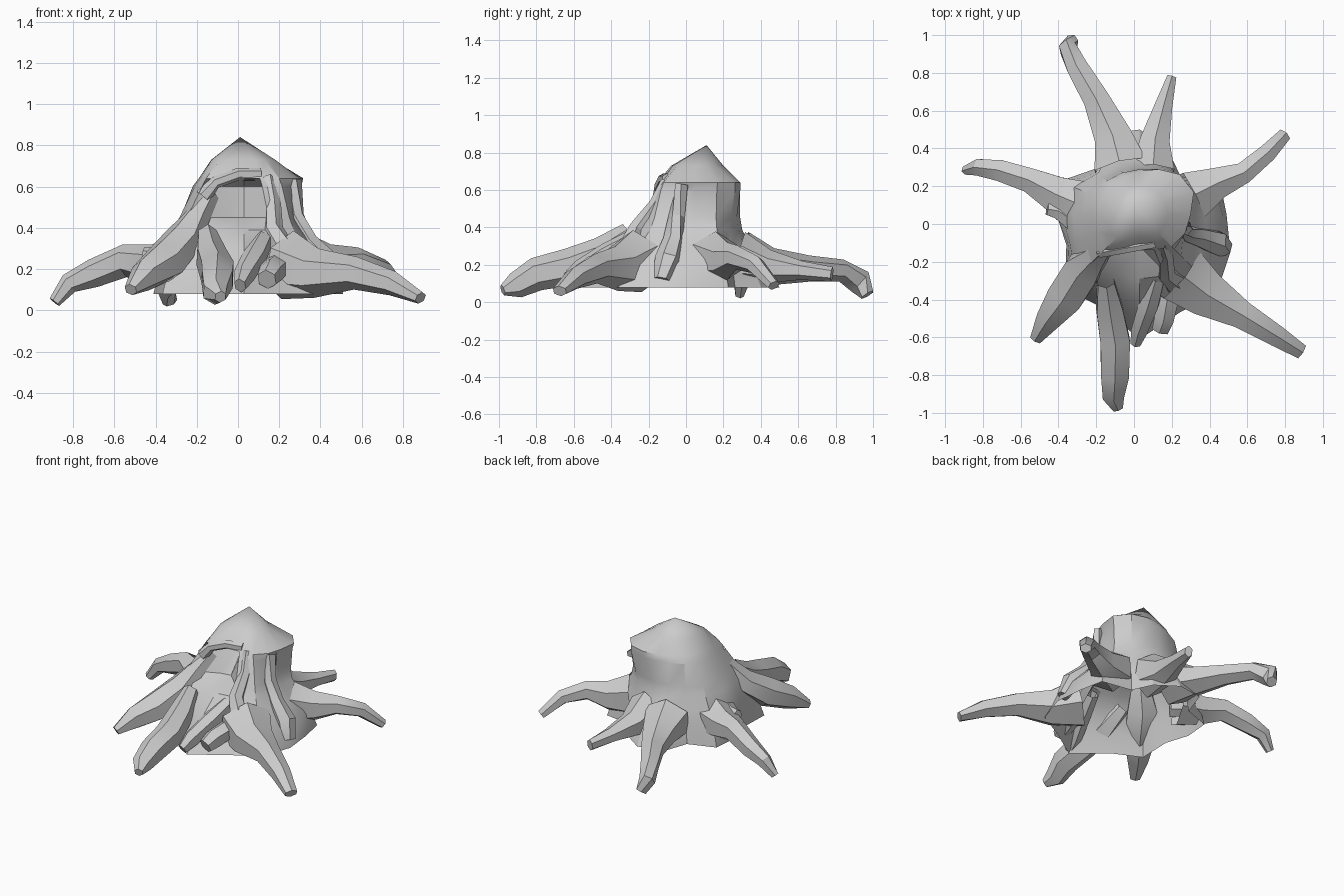
import bpy, bmesh, math
from mathutils import Vector


def finish(name, bm, angle=32):
    bmesh.ops.recalc_face_normals(bm, faces=bm.faces)
    me = bpy.data.meshes.new(name)
    bm.to_mesh(me)
    bm.free()
    ob = bpy.data.objects.new(name, me)
    bpy.context.collection.objects.link(ob)
    bpy.ops.object.select_all(action='DESELECT')
    ob.select_set(True)
    bpy.context.view_layer.objects.active = ob
    bpy.ops.object.shade_smooth_by_angle(angle=math.radians(angle))
    return ob


def bridge(bm, a, b):
    n = len(a)
    for i in range(n):
        j = (i + 1) % n
        bm.faces.new((a[i], a[j], b[j], b[i]))


def root(name, path, sides=6, turn=0.5):
    """Tapered limb; path rows are x, y, z, half width, half height."""
    bm = bmesh.new()
    pts = [Vector(p[:3]) for p in path]
    rings = []
    for k, p in enumerate(path):
        t = (pts[min(k + 1, len(pts) - 1)] - pts[max(k - 1, 0)]).normalized()
        side = t.cross(Vector((0, 0, 1))).normalized()
        up = side.cross(t)
        ring = []
        for i in range(sides):
            a = 2 * math.pi * (i + turn) / sides
            ring.append(bm.verts.new(pts[k] + side * math.cos(a) * p[3] + up * math.sin(a) * p[4]))
        rings.append(ring)
    for a, b in zip(rings, rings[1:]):
        bridge(bm, a, b)
    bm.faces.new(rings[-1])  # the wide end stays open inside the trunk
    return finish(name, bm)


# Hollow stump: 16 radii per level, counter-clockwise from +x, open underneath
levels = [
    (0.08, (.46, .46, .30, .38, .45, .46, .34, .46, .44, .42, .56, .53, .66, .56, .58, .52)),
    (0.20, (.44, .42, .28, .33, .38, .39, .32, .43, .41, .41, .52, .48, .56, .46, .53, .47)),
    (0.30, (.35, .36, .27, .28, .29, .31, .31, .38, .39, .40, .48, .42, .46, .38, .42, .37)),
    (0.39, (.27, .30, .26, .25, .25, .27, .29, .33, .35, .37, .43, .33, .34, .35, .34, .31)),
    (0.45, (.25, .29, .27, .24, .24, .25, .28, .30, .31, .34, .39, .20, .17, .31, .31, .27)),
    (0.60, (.25, .30, .30, .26, .24, .24, .25, .25, .25, .26, .29, .08, .04, .23, .26, .25)),
    (0.64, (.27, .31, .30, .26, .23, .22, .22, .22, .22, .23, .26, .22, .19, .20, .24, .26)),
    (0.73, (.15, .15, .15, .15, .15, .15, .15, .15, .16, .17, .17, .14, .12, .13, .14, .14)),
]
bm = bmesh.new()
rings = []
for z, radii in levels:
    ring = []
    for i, r in enumerate(radii):
        a = math.tau * i / 16
        ring.append(bm.verts.new((0.03 + r * math.cos(a), 0.05 + r * math.sin(a), z)))
    rings.append(ring)
for a, b in zip(rings, rings[1:]):
    bridge(bm, a, b)
apex = bm.verts.new((0.01, 0.11, 0.84))
for i in range(16):
    bm.faces.new((rings[-1][i], rings[-1][(i + 1) % 16], apex))
finish("stump_body", bm, 25)

# Main roots spreading over the ground
root("root_back_left", [(-.07, .30, .23, .16, .15), (-.11, .46, .19, .115, .10), (-.20, .66, .18, .08, .07),
                        (-.30, .83, .17, .065, .06), (-.35, .93, .11, .05, .07), (-.33, .97, .04, .035, .04)])
root("root_back", [(.10, .28, .23, .13, .15), (.11, .44, .19, .09, .09), (.155, .62, .17, .055, .05),
                   (.20, .78, .15, .028, .04)])
root("root_back_right", [(.31, .15, .24, .15, .14), (.45, .22, .22, .095, .10), (.58, .27, .24, .065, .065),
                         (.70, .37, .20, .055, .05), (.795, .47, .09, .04, .03)])
root("root_front_right", [(.24, -.26, .22, .18, .17), (.38, -.37, .18, .14, .12), (.57, -.48, .18, .085, .08),
                          (.75, -.59, .13, .065, .06), (.885, -.675, .06, .045, .03)])
root("root_front", [(-.15, -.30, .36, .05, .07), (-.13, -.45, .26, .08, .09), (-.10, -.62, .19, .09, .10),
                    (-.10, -.80, .15, .085, .09), (-.11, -.91, .09, .065, .07), (-.085, -.98, .065, .03, .03)])
root("root_front_left", [(-.14, -.09, .56, .05, .05), (-.20, -.17, .45, .07, .06), (-.27, -.24, .34, .11, .08),
                         (-.36, -.38, .23, .11, .10), (-.45, -.50, .17, .075, .08), (-.52, -.61, .10, .035, .03)])
root("root_left", [(-.28, .10, .23, .15, .14), (-.42, .16, .22, .11, .10), (-.55, .23, .24, .075, .08),
                   (-.70, .28, .18, .065, .07), (-.82, .30, .13, .05, .05), (-.89, .285, .04, .025, .03)])

# Lip over the hollow and bark folds down its sides
root("hollow_lip", [(-.17, -.15, .55, .03, .04), (-.11, -.14, .62, .03, .03), (.00, -.12, .66, .03, .03),
                    (.11, -.10, .66, .03, .03)])
root("hollow_right_fold", [(.14, -.10, .64, .03, .04), (.17, -.16, .52, .04, .04), (.17, -.26, .39, .05, .05),
                           (.24, -.33, .25, .07, .07)])
root("right_fold", [(.27, -.02, .63, .04, .04), (.28, -.05, .46, .045, .04), (.34, -.07, .33, .055, .05),
                    (.44, -.10, .23, .07, .06), (.48, -.13, .12, .05, .04)])
root("front_stub", [(.12, -.28, .34, .05, .05), (.08, -.42, .26, .06, .06), (.03, -.56, .17, .05, .06),
                    (.01, -.63, .12, .03, .04)])
root("front_side_stub", [(.18, -.38, .21, .07, .06), (.16, -.50, .18, .06, .07), (.14, -.56, .15, .05, .05)])
root("left_stub", [(-.30, .00, .26, .06, .06), (-.40, .07, .26, .05, .05), (-.46, .08, .27, .035, .035)])
